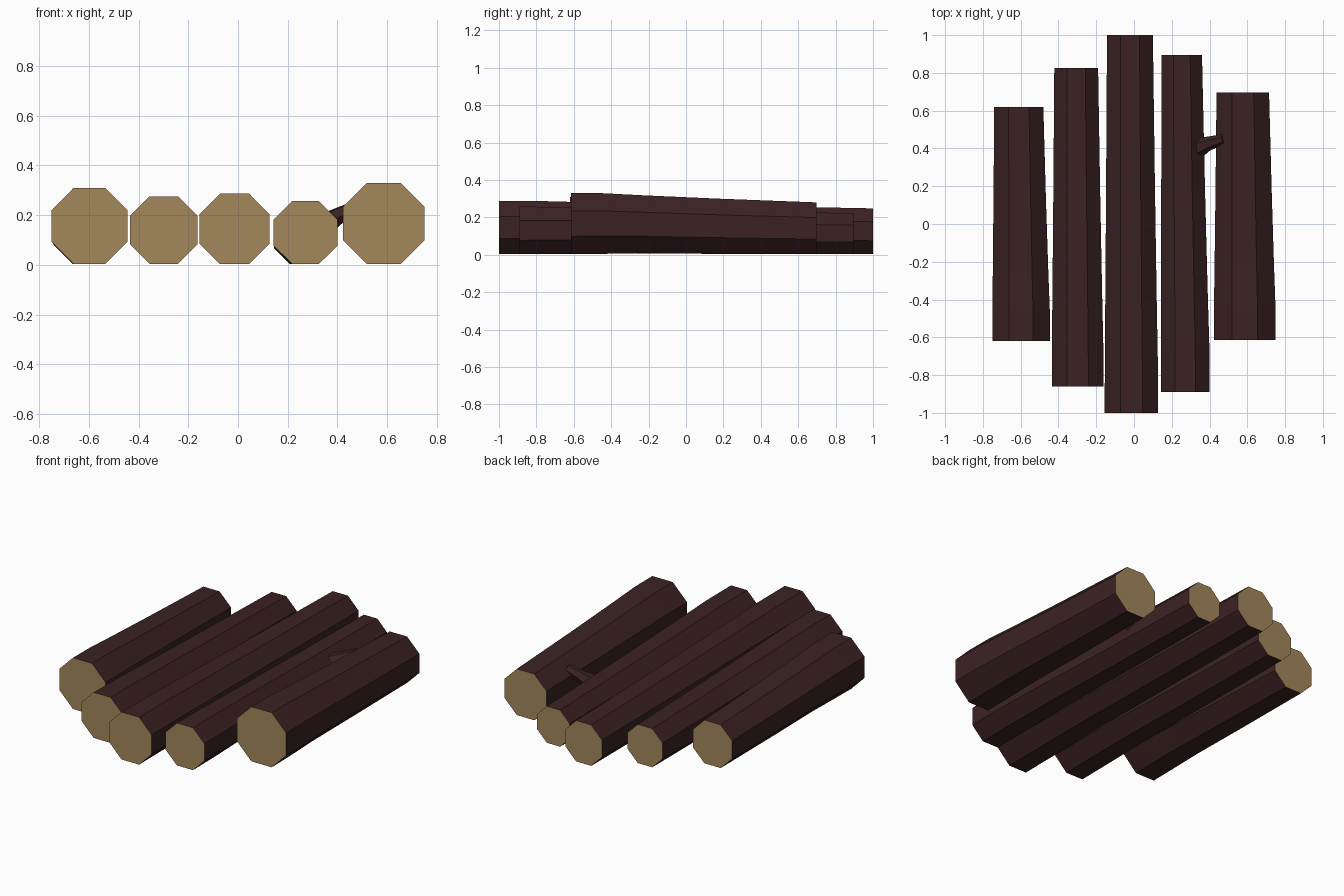
import bpy, bmesh, math
from mathutils import Vector

cube = bpy.data.objects.get("Cube")
if cube:
    bpy.data.objects.remove(cube, do_unlink=True)


def material(name, color):
    m = bpy.data.materials.new(name)
    m.use_nodes = True
    m.diffuse_color = color
    m.node_tree.nodes["Principled BSDF"].inputs["Base Color"].default_value = color
    return m


bark = material("dark bark", (0.044, 0.016, 0.017, 1))
wood = material("cut wood", (0.37, 0.245, 0.105, 1))


def add_object(name, bm):
    bmesh.ops.recalc_face_normals(bm, faces=bm.faces)
    mesh = bpy.data.meshes.new(name)
    bm.to_mesh(mesh)
    bm.free()
    mesh.materials.append(bark)
    mesh.materials.append(wood)
    obj = bpy.data.objects.new(name, mesh)
    bpy.context.collection.objects.link(obj)
    return obj


def loft(bm, rings):
    """Skin a list of vertex rings and return the two end caps."""
    for a, b in zip(rings, rings[1:]):
        for i in range(len(a)):
            j = (i + 1) % len(a)
            bm.faces.new((a[i], a[j], b[j], b[i]))
    return [bm.faces.new(rings[0]), bm.faces.new(rings[-1])]


def log(name, front, back):
    """Tapered octagonal log; each end is (left edge, right edge, y, height)."""
    bm = bmesh.new()
    rings = []
    # Taper starts a little behind the front, with a slight lift underneath
    for along, taper, lift in ((0, 0, 0), (0.13, 0.02, 0.002), (0.3, 0.25, 0.006),
                               (0.6, 0.6, 0.002), (1, 1, 0)):
        x0, x1, _, h = (f + (b - f) * taper for f, b in zip(front, back))
        y = front[2] + (back[2] - front[2]) * along
        bottom = 0.003 + lift
        ring = []
        for k in range(8):
            a = math.pi / 8 + k * math.pi / 4
            s = 0.5 / math.cos(math.pi / 8)
            ring.append(bm.verts.new(((x0 + x1) / 2 + (x1 - x0) * s * math.cos(a), y,
                                      (bottom + h) / 2 + (h - bottom) * s * math.sin(a))))
        rings.append(ring)
    # Cut ends: bark rim around a pale wood face
    caps = loft(bm, rings)
    bmesh.ops.inset_individual(bm, faces=caps, thickness=0.014)
    for cap in caps:
        cap.material_index = 1
    return add_object(name, bm)


log("outer_right_log", (-0.75, -0.445, -0.62, 0.31), (-0.74, -0.48, 0.62, 0.262))
log("inner_right_log", (-0.435, -0.162, -0.86, 0.276), (-0.422, -0.19, 0.825, 0.235))
log("middle_log", (-0.155, 0.127, -1, 0.287), (-0.143, 0.1, 1, 0.248))
log("inner_left_log", (0.143, 0.4, -0.89, 0.257), (0.145, 0.36, 0.895, 0.222))
log("outer_left_log", (0.423, 0.75, -0.615, 0.33), (0.437, 0.715, 0.697, 0.28))

# Broken branch stub growing from the inner left log
bm = bmesh.new()
path = ((Vector((0.31, 0.39, 0.14)), 0.065), (Vector((0.39, 0.425, 0.19)), 0.038),
        (Vector((0.475, 0.45, 0.235)), 0.026))
turn = (path[-1][0] - path[0][0]).to_track_quat('Z', 'Y')
rings = []
for centre, radius in path:
    angles = [k * math.tau / 6 for k in range(6)]
    rings.append([bm.verts.new(centre + turn @ Vector((radius * math.cos(a),
                                                       radius * math.sin(a), 0)))
                  for a in angles])
loft(bm, rings)
add_object("branch_stub", bm)
